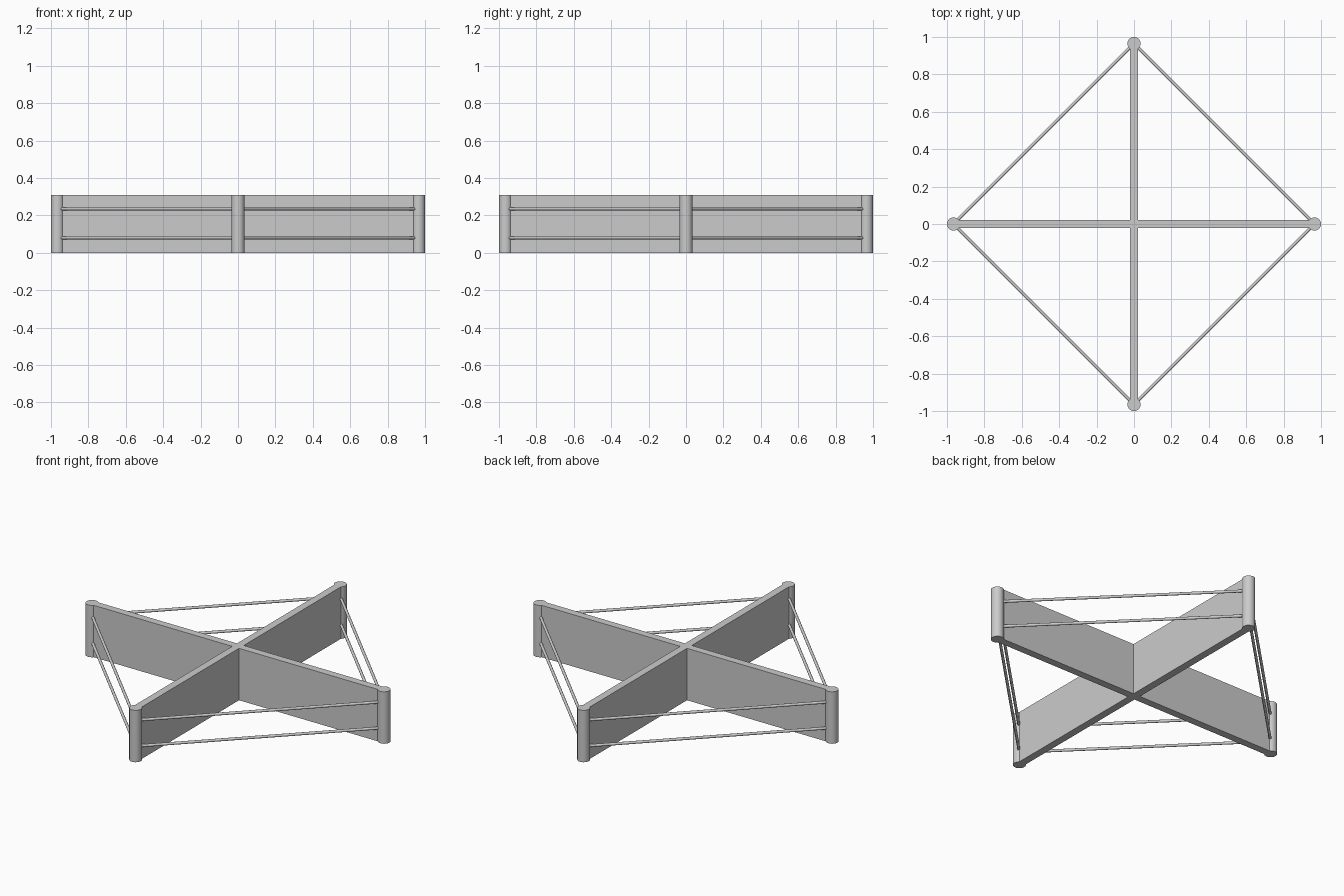
import bpy, math
from mathutils import Vector

if "Cube" in bpy.data.objects:
    bpy.data.objects.remove(bpy.data.objects["Cube"])

HEIGHT = 0.31
POST_R, POST_D = 0.035, 0.965      # post radius and distance from centre
PANEL_HALF = 0.0225
ROD_R = 0.008

grey = bpy.data.materials.new("light grey")
grey.diffuse_color = (0.6, 0.6, 0.6, 1)
grey.use_nodes = True
grey.node_tree.nodes["Principled BSDF"].inputs["Base Color"].default_value = grey.diffuse_color


def cylinder(name, a, b, radius, sides):
    a, b = Vector(a), Vector(b)
    d = b - a
    bpy.ops.mesh.primitive_cylinder_add(vertices=sides, radius=radius, depth=d.length,
                                        location=(a + b) / 2,
                                        rotation=d.to_track_quat('Z', 'Y').to_euler())
    ob = bpy.context.object
    ob.name = name
    ob.data.materials.append(grey)
    bpy.ops.object.shade_smooth_by_angle(angle=math.radians(40))


# Crossed panels: one plus-shaped outline extruded upward
t, r = PANEL_HALF, POST_D
arm = [(r, -t), (r, t), (t, t)]
outline = []
for k in range(4):
    c, s = round(math.cos(k * math.pi / 2)), round(math.sin(k * math.pi / 2))
    outline += [(c * x - s * y, s * x + c * y) for x, y in arm]
n = len(outline)
verts = [(x, y, z) for z in (0, HEIGHT) for x, y in outline]
faces = [list(range(n))[::-1], list(range(n, 2 * n))]
faces += [(i, (i + 1) % n, n + (i + 1) % n, n + i) for i in range(n)]
mesh = bpy.data.meshes.new("cross_panels")
mesh.from_pydata(verts, [], faces)
mesh.materials.append(grey)
bpy.context.collection.objects.link(bpy.data.objects.new("cross_panels", mesh))

# End posts, and a pair of tie rods from each post to the next
corners = [(r, 0), (0, r), (-r, 0), (0, -r)]
for i, (x, y) in enumerate(corners):
    cylinder(f"end_post_{i + 1}", (x, y, 0), (x, y, HEIGHT), POST_R, 32)
    nx, ny = corners[(i + 1) % 4]
    for level, z in (("lower", 0.08), ("upper", 0.235)):
        cylinder(f"{level}_tie_rod_{i + 1}", (x, y, z), (nx, ny, z), ROD_R, 16)
